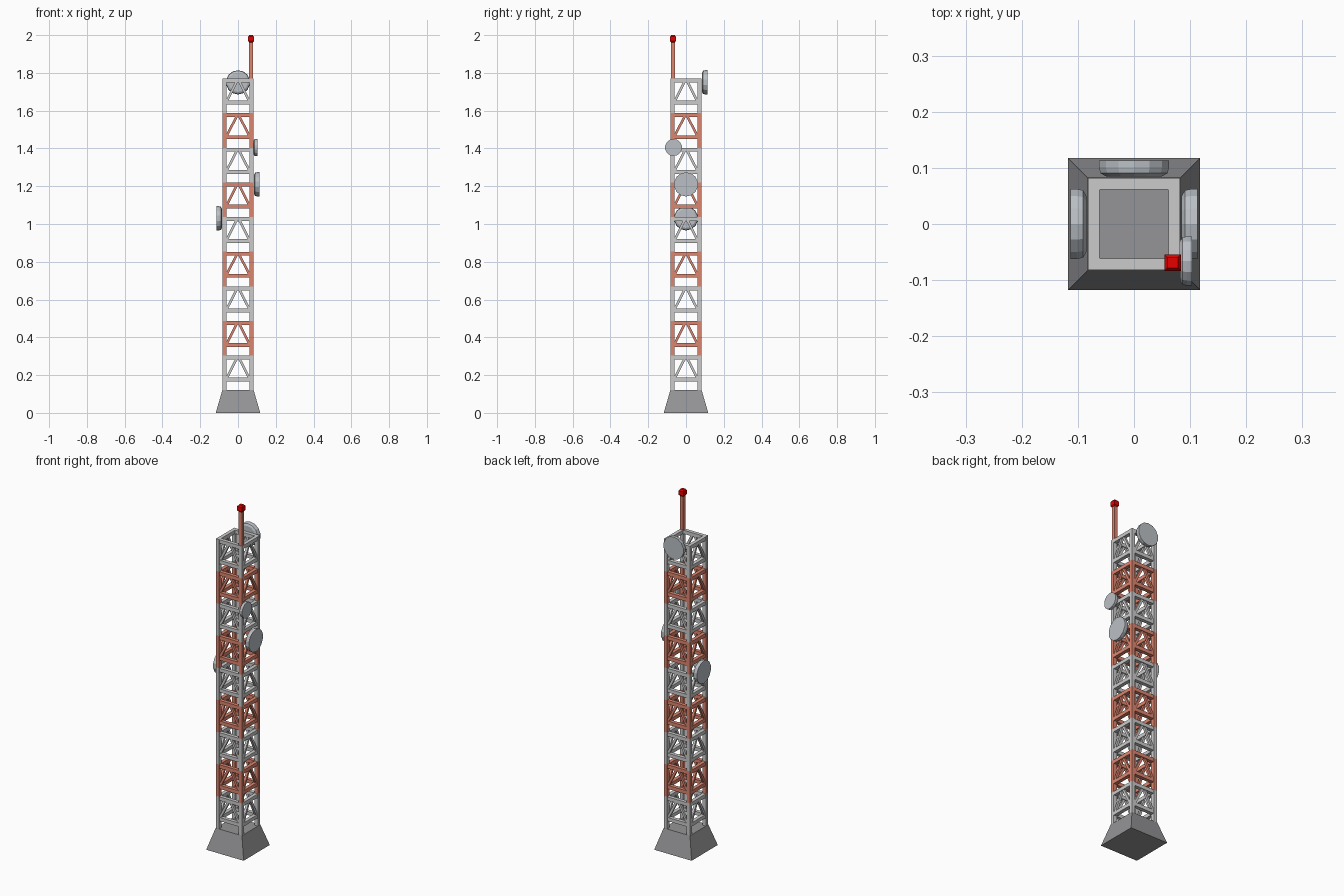
import bpy, bmesh, math
from mathutils import Vector, Matrix

if "Cube" in bpy.data.objects:
    bpy.data.objects.remove(bpy.data.objects["Cube"])


def material(name, rgb):
    m = bpy.data.materials.new(name)
    m.diffuse_color = (*rgb, 1)
    m.use_nodes = True
    m.node_tree.nodes["Principled BSDF"].inputs["Base Color"].default_value = m.diffuse_color
    return m


WHITE = material("pale_grey", (0.72, 0.72, 0.71))
ORANGE = material("rust_orange", (0.72, 0.24, 0.16))
DARK = material("dark_grey", (0.3, 0.3, 0.31))
STEEL = material("dish_grey", (0.5, 0.53, 0.56))
RED = material("beacon_red", (0.8, 0.0, 0.0))


def finish(bm, name, mat):
    bmesh.ops.recalc_face_normals(bm, faces=bm.faces)
    me = bpy.data.meshes.new(name)
    bm.to_mesh(me)
    bm.free()
    me.materials.append(mat)
    ob = bpy.data.objects.new(name, me)
    bpy.context.collection.objects.link(ob)
    return ob


def beam(bm, a, b, w, turn):
    """Square bar from a to b, turned about z by an angle."""
    rot = Matrix.Rotation(turn, 4, 'Z')
    a, b = Vector(a), Vector(b)
    d = b - a
    side = Vector((0, 1, 0))
    up = d.normalized().cross(side)
    basis = Matrix((d.normalized(), side, up)).transposed().to_4x4()
    mat = (rot @ Matrix.Translation((a + b) / 2) @ basis
           @ Matrix.Diagonal((d.length, w, w, 1)))
    bmesh.ops.create_cube(bm, size=1, matrix=mat)


def lathe(name, profile, sides, matrix, mat, phase=0.0):
    """Closed turned solid from (radius, height) points."""
    bm = bmesh.new()
    rings = []
    for r, z in profile:
        rings.append([bm.verts.new(matrix @ Vector((
            r * math.cos(phase + math.tau * i / sides),
            r * math.sin(phase + math.tau * i / sides), z)))
            for i in range(sides)])
    for lo, hi in zip(rings, rings[1:]):
        for i in range(sides):
            j = (i + 1) % sides
            bm.faces.new((lo[i], lo[j], hi[j], hi[i]))
    bm.faces.new(rings[0])
    bm.faces.new(rings[-1])
    return finish(bm, name, mat)


R2 = math.sqrt(2)
I = Matrix.Identity(4)

# Tapered foundation
lathe("foundation", [(0.118 * R2, 0), (0.083 * R2, 0.12)], 4, I, DARK, math.pi / 4)

# Lattice sections, alternating colours
H, W, Z0, STEP = 0.082, 0.021, 0.12, 1.65 / 9
C = H - W / 2
for n in range(9):
    z = Z0 + n * STEP
    top, low = z + STEP - W / 2, z + 0.056
    bm = bmesh.new()
    for k in range(4):
        t = k * math.pi / 2
        beam(bm, (-C, -C, z), (-C, -C, z + STEP), W, t)
        for h in (top, low):
            beam(bm, (-C, -C, h), (C, -C, h), W - 0.0005, t)
        for s in (-1, 1):
            beam(bm, (s * (C - 0.008), -C, low), (s * 0.004, -C, top), 0.013, t)
    finish(bm, f"lattice_section_{n + 1}", ORANGE if n % 2 else WHITE)

# Mast and warning beacon
corner = Matrix.Translation((0.069, -0.069, 0))
lathe("mast", [(0.01 * R2, 1.765), (0.01 * R2, 1.97)], 4, corner, ORANGE, math.pi / 4)
lathe("beacon", [(0.009 * R2, 1.96), (0.015 * R2, 1.968), (0.015 * R2, 1.992),
                 (0.009 * R2, 2.0)], 4, corner, RED, math.pi / 4)

# Dish antennas: position on tower, radius, depth, facing angle
for name, pos, r, depth, ang in (
        ("top_back_dish", (0, 0.085, 1.75), 0.064, 0.028, math.pi / 2),
        ("small_right_dish", (0.082, -0.066, 1.405), 0.045, 0.021, 0),
        ("right_dish", (0.085, 0, 1.21), 0.064, 0.028, 0),
        ("left_dish", (-0.085, 0, 1.03), 0.064, 0.028, math.pi)):
    m = (Matrix.Translation(pos) @ Matrix.Rotation(ang, 4, 'Z')
         @ Matrix.Rotation(math.pi / 2, 4, 'Y'))
    lathe(name, [(r * 0.8, 0), (r * 0.96, depth * 0.2), (r, depth * 0.6), (r, depth)],
          14, m, STEEL)
